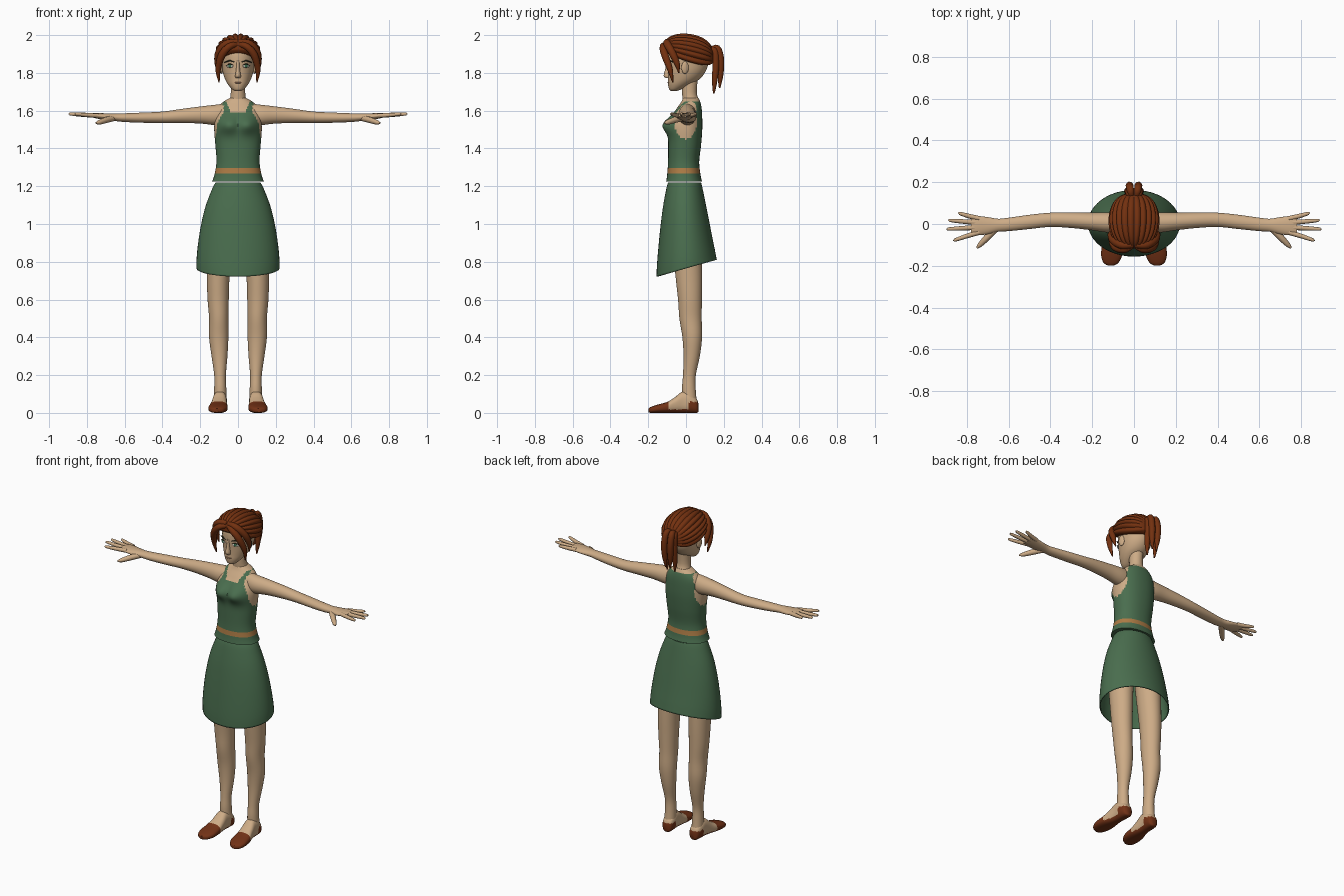
import bpy, bmesh, math
from mathutils import Vector, Matrix

cube = bpy.data.objects.get("Cube")
if cube:
    bpy.data.objects.remove(cube)


def material(name, rgb):
    m = bpy.data.materials.new(name)
    m.use_nodes = True
    m.diffuse_color = (*rgb, 1)
    m.node_tree.nodes["Principled BSDF"].inputs["Base Color"].default_value = (*rgb, 1)
    return m


SKIN = material("skin", (.61, .41, .24))
GREEN = material("green_cloth", (.068, .155, .077))
HAIR = material("auburn_hair", (.17, .03, .005))
SHOE = material("brown_leather", (.17, .032, .008))
BELT = material("tan_belt", (.42, .20, .06))
DARK = material("dark_brow", (.03, .03, .015))
WHITE = material("eye_white", (.55, .55, .48))
IRIS = material("green_iris", (.04, .16, .08))
LIPS = material("lips", (.45, .24, .15))


def finish(name, bm, mats, rule=None, mirror=False, angle=50):
    bmesh.ops.recalc_face_normals(bm, faces=bm.faces)
    for f in bm.faces:
        f.smooth = True
        if rule:
            f.material_index = rule(f.calc_center_median())
    me = bpy.data.meshes.new(name)
    bm.to_mesh(me)
    bm.free()
    me.set_sharp_from_angle(angle=math.radians(angle))
    for m in mats:
        me.materials.append(m)
    ob = bpy.data.objects.new(name, me)
    bpy.context.collection.objects.link(ob)
    if mirror:
        ob.modifiers.new("mirror", 'MIRROR').use_clip = False
    return ob


def skin_rings(rings, caps=(True, True)):
    """Bridge closed rings of points into a tube."""
    bm = bmesh.new()
    vs = [[bm.verts.new(p) for p in r] for r in rings]
    n = len(vs[0])
    for a, b in zip(vs, vs[1:]):
        for i in range(n):
            j = (i + 1) % n
            bm.faces.new((a[i], a[j], b[j], b[i]))
    if caps[0]:
        bm.faces.new(vs[0])
    if caps[1]:
        bm.faces.new(vs[-1])
    return bm


def resample(rows, steps):
    """Catmull-Rom interpolation of whole rows of values."""
    out = []
    rows = [Vector(r) for r in rows]
    for i in range(len(rows) - 1):
        a, b = rows[max(i - 1, 0)], rows[i]
        c, d = rows[i + 1], rows[min(i + 2, len(rows) - 1)]
        for k in range(steps):
            t = k / steps
            out.append(b + (c - a) * (t / 2) + (a * 2 - b * 5 + c * 4 - d) * (t * t / 2)
                       + (b * 3 - a - c * 3 + d) * (t ** 3 / 2))
    return out + [rows[-1]]


def loft(rows, axis, steps=4, n=32, power=2.0, warp=None, caps=(True, True)):
    """Rows are (position, centre1, centre2, radius1, radius2) along an axis."""
    rings = []
    for p, c1, c2, r1, r2 in resample(rows, steps):
        ring = []
        for k in range(n):
            a = math.tau * k / n
            u, v = [math.copysign(abs(w) ** (2 / power), w) for w in (math.cos(a), math.sin(a))]
            q = [c1 + r1 * u, c2 + r2 * v]
            q.insert(axis, p)
            ring.append(warp(Vector(q)) if warp else Vector(q))
        rings.append(ring)
    return skin_rings(rings, caps)


def body(rows):
    """Turn (z, half width, front y, back y) into loft rows."""
    return [(z, 0, (f + b) / 2, w, (b - f) / 2) for z, w, f, b in rows]


def strand(name, pts, radii, mat, mirror=True, n=10):
    """Tapered tube along a smooth path."""
    rows = resample([(*p, r) for p, r in zip(pts, radii)], 5)
    rings = []
    for i, row in enumerate(rows):
        t = (rows[min(i + 1, len(rows) - 1)] - rows[max(i - 1, 0)]).to_3d().normalized()
        s = t.cross(Vector((.3, .5, .8))).normalized()
        u = t.cross(s)
        rings.append([row.to_3d() + (s * math.cos(math.tau * k / n) + u * math.sin(math.tau * k / n)) * row[3]
                      for k in range(n)])
    return finish(name, skin_rings(rings), [mat], mirror=mirror)


def ball(name, loc, size, mat, turn=0, tilt=0, mirror=True):
    bm = bmesh.new()
    m = (Matrix.Translation(loc) @ Matrix.Rotation(math.radians(turn), 4, 'Z')
         @ Matrix.Rotation(math.radians(tilt), 4, 'Y') @ Matrix.Diagonal((*size, 1)))
    bmesh.ops.create_uvsphere(bm, u_segments=20, v_segments=12, radius=1, matrix=m)
    return finish(name, bm, [mat], mirror=mirror)


# Torso with sleeveless top, armholes, neckline and belt
def bust(p):
    if p.y < 0:
        p.y -= .04 * math.exp(-((abs(p.x) - .05) / .055) ** 2 - ((p.z - 1.525) / .045) ** 2)
    return p


def top_colour(c):
    x, y, z = abs(c.x), c.y, c.z
    if 1.268 < z < 1.3:
        return 2
    neckline = z > 1.588 and x < .038 + (z - 1.588) * .4 and y < .03
    armhole = x > .075 and ((y + .002) / .06) ** 2 + ((z - 1.54) / .09) ** 2 < 1
    shoulder = z > 1.56 and x > .112 - (z - 1.56) * .4
    return 1 if neckline or armhole or shoulder or z > 1.65 else 0


torso = body([(1.225, .137, -.105, .085), (1.26, .125, -.1, .077), (1.33, .114, -.095, .07),
              (1.42, .12, -.094, .08), (1.5, .126, -.093, .086), (1.56, .122, -.078, .086),
              (1.61, .108, -.05, .083), (1.645, .08, -.026, .076), (1.668, .042, -.015, .065)])
finish("sleeveless_top", loft(torso, 2, 7, 72, 2.2, bust), [GREEN, SKIN, BELT], top_colour)


# Skirt with a hem that rises to the back
def slant(p):
    p.z += .28 * p.y * min(1, max(0, (1.22 - p.z) / .4))
    return p


skirt_rows = body([(1.22, .118, -.095, .08), (1.19, .135, -.104, .087), (1.1, .17, -.122, .104),
                   (1.0, .195, -.136, .122), (.9, .211, -.147, .139), (.82, .219, -.154, .153),
                   (.765, .22, -.156, .163)])
skirt = finish("skirt", loft(skirt_rows, 2, 4, 48, 2, slant, (True, False)), [GREEN])
solid = skirt.modifiers.new("thickness", 'SOLIDIFY')
solid.thickness = .006

# Legs and shoes
leg = [(1.1, .085, 0, .07, .08), (.9, .1, .005, .068, .077), (.72, .105, .015, .06, .07),
       (.6, .105, .021, .056, .063), (.5, .102, .024, .051, .059), (.4, .102, .033, .051, .052),
       (.3, .098, .03, .042, .043), (.2, .095, .018, .031, .034), (.13, .094, .015, .032, .036),
       (.05, .094, .02, .034, .038)]
finish("leg", loft(leg, 2), [SKIN], mirror=True)


def shoe_colour(c):
    return int(c.z < .018 or c.y < -.095 or (c.y > .012 and c.z < .058))


foot = [(.066, .092, .03, .014, .022), (.055, .093, .04, .03, .038), (.02, .095, .055, .037, .053),
        (-.02, .097, .058, .037, .056), (-.06, .1, .043, .042, .041), (-.1, .104, .031, .049, .029),
        (-.15, .107, .024, .05, .022), (-.185, .11, .018, .036, .016), (-.199, .11, .015, .014, .01)]
finish("foot", loft([(p, a, b - .002, c, d) for p, a, b, c, d in foot], 1, 6, 40, 2.5),
       [SKIN, SHOE], shoe_colour, True)

# Arms, palms and fingers
arm = [(.08, .008, 1.578, .045, .058), (.13, .008, 1.577, .048, .053), (.2, .012, 1.577, .042, .045),
       (.3, .018, 1.572, .037, .037), (.4, .02, 1.565, .034, .03), (.5, .01, 1.563, .034, .027),
       (.6, -.002, 1.563, .032, .023), (.65, -.006, 1.565, .031, .02), (.7, -.008, 1.568, .041, .018),
       (.75, -.008, 1.573, .046, .014), (.78, -.008, 1.575, .042, .009)]
finish("arm", loft(arm, 0), [SKIN], mirror=True)
fingers = {"little": (.026, .84, .05), "ring": (.006, .885, .017),
           "middle": (-.016, .893, -.024), "index": (-.04, .862, -.076)}
for label, (y, tip_x, tip_y) in fingers.items():
    strand(label + "_finger", [(.74, y, 1.574), ((.74 + tip_x) / 2, (y + tip_y) / 2, 1.577),
                               (tip_x - .008, tip_y, 1.582), (tip_x, tip_y, 1.582)],
           (.012, .011, .008, .003), SKIN)
strand("thumb", [(.66, -.02, 1.56), (.7, -.062, 1.55), (.735, -.098, 1.538), (.752, -.115, 1.535)],
       (.016, .016, .012, .004), SKIN)

# Neck and head
neck = [(1.62, 0, .03, .05, .045), (1.66, 0, .024, .043, .042), (1.7, 0, .018, .038, .039),
        (1.8, 0, .02, .04, .045)]
finish("neck", loft(neck, 2), [SKIN])
head = body([(1.705, .018, -.082, -.045), (1.715, .033, -.09, -.02), (1.74, .054, -.095, .03),
             (1.77, .07, -.095, .075), (1.81, .082, -.096, .105), (1.86, .087, -.099, .12),
             (1.91, .088, -.095, .12), (1.95, .074, -.07, .1), (1.98, .03, -.02, .05)])
finish("head", loft(head, 2, 5, 40), [SKIN])
nose = [(1.865, 0, -.09, .008, .012), (1.82, 0, -.094, .01, .016), (1.785, 0, -.096, .015, .022),
        (1.772, 0, -.093, .012, .012)]
finish("nose", loft(nose, 2, 4, 16), [SKIN])
ball("ear", (.087, -.005, 1.828), (.009, .02, .033), SKIN, 15)
ball("eye", (.043, -.084, 1.836), (.02, .006, .009), WHITE, 26)
ball("iris", (.043, -.088, 1.836), (.009, .004, .009), IRIS, 26)
strand("upper_lash", [(.023, -.094, 1.84), (.043, -.089, 1.847), (.064, -.076, 1.838)],
       (.001, .003, .001), DARK)
strand("eyebrow", [(.02, -.096, 1.857), (.045, -.087, 1.864), (.072, -.065, 1.855)],
       (.002, .004, .002), DARK)
ball("mouth", (0, -.092, 1.748), (.021, .006, .004), LIPS, mirror=False)

# Ribbed hair cap, swept from the forehead to the back knot
rings = []
for i in range(25):
    t = math.radians(3) + math.radians(174) * i / 24
    r, back = math.sin(t) ** .7, i / 24
    zc = 1.925 - .045 * back
    limit = math.radians(92 + 42 * back)
    ring = []
    for k in range(127):
        u = k / 126
        phi = limit * (2 * u - 1)
        rib = r * (.92 + .08 * abs(math.sin(14 * math.pi * u)))
        height = .105 if abs(phi) < math.pi / 2 else .125
        ring.append(Vector((.122 * rib * math.sin(phi), .015 - .132 * math.cos(t),
                            zc + height * rib * math.cos(phi))))
    rings.append(ring)
finish("hair_cap", skin_rings(rings), [HAIR], angle=40)

# Fringe locks framing the face
strand("front_lock", [(.004, -.1, 1.95), (.045, -.121, 1.94), (.085, -.112, 1.895),
                      (.105, -.085, 1.82), (.1, -.07, 1.75)], (.014, .018, .02, .015, .003), HAIR)
strand("side_lock", [(.004, -.1, 1.965), (.06, -.1, 1.955), (.1, -.075, 1.91),
                     (.11, -.048, 1.85), (.104, -.038, 1.8)], (.014, .02, .02, .015, .003), HAIR)

# Ponytail locks
strand("inner_ponytail_lock", [(.012, .11, 1.91), (.024, .15, 1.92), (.028, .158, 1.85),
                               (.03, .152, 1.76), (.026, .147, 1.69)],
       (.012, .018, .019, .015, .004), HAIR)
strand("outer_ponytail_lock", [(.01, .125, 1.92), (.018, .165, 1.93), (.021, .183, 1.87),
                               (.019, .182, 1.79), (.015, .178, 1.72)],
       (.012, .018, .019, .016, .004), HAIR)
